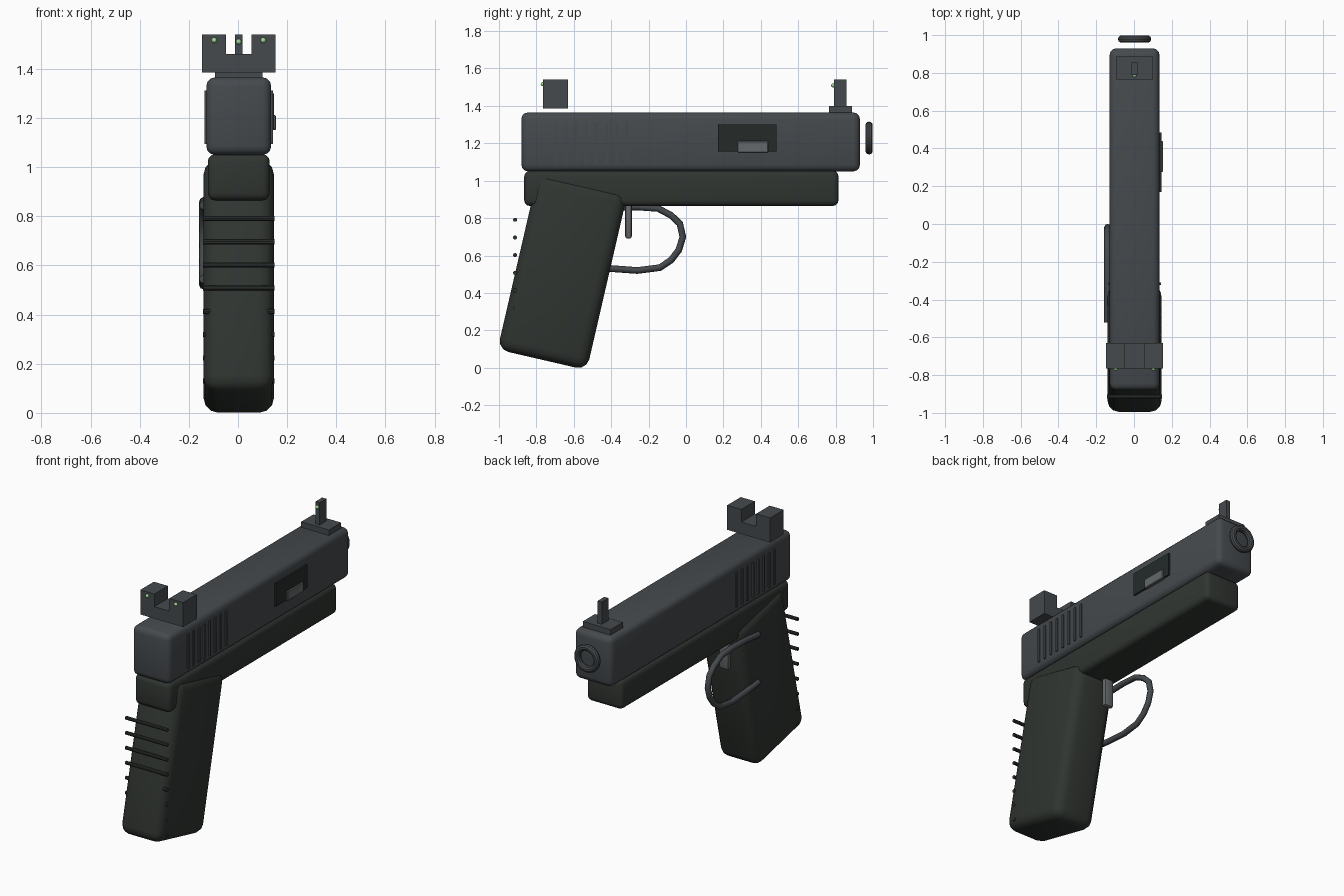
import bpy
from math import radians, pi

if "Cube" in bpy.data.objects:
    bpy.data.objects.remove(bpy.data.objects["Cube"])

CX = 0.003  # shared centre line


def material(name, rgb):
    m = bpy.data.materials.new(name)
    m.diffuse_color = (*rgb, 1)
    m.use_nodes = True
    m.node_tree.nodes["Principled BSDF"].inputs["Base Color"].default_value = m.diffuse_color
    return m


STEEL = material("slate_metal", (0.06, 0.068, 0.075))
POLYMER = material("dark_polymer", (0.03, 0.036, 0.031))
DARK = material("port_dark", (0.018, 0.024, 0.023))
LIGHT = material("bright_metal", (0.13, 0.14, 0.145))
GREEN = material("sight_green", (0.35, 0.7, 0.3))


def finish(name, mat, bevel=0, segments=3):
    ob = bpy.context.object
    ob.name = name
    ob.data.materials.append(mat)
    if bevel:
        b = ob.modifiers.new("Bevel", "BEVEL")
        b.width, b.segments = bevel, segments
        bpy.ops.object.modifier_apply(modifier="Bevel")
    bpy.ops.object.shade_smooth_by_angle(angle=radians(35))
    return ob


def box(name, mat, x, y, z, bevel=0, segments=3):
    """Box given by its (min, max) range on each axis."""
    r = (x, y, z)
    bpy.ops.mesh.primitive_cube_add(size=1, location=[sum(a) / 2 for a in r])
    bpy.context.object.scale = [a[1] - a[0] for a in r]
    bpy.ops.object.transform_apply(location=False, rotation=False)
    return finish(name, mat, bevel, segments)


def wide(w):
    return (CX - w / 2, CX + w / 2)


# Slide, frame and raked grip
box("slide", STEEL, wide(0.264), (-0.88, 0.93), (1.05, 1.365), 0.035)
box("frame", POLYMER, wide(0.252), (-0.865, 0.815), (0.865, 1.053), 0.03)
grip = box("grip", POLYMER, wide(0.286), (-0.905, -0.415), (0.03, 1.0), 0.06)
grip.rotation_euler.x = radians(-13)

# Muzzle ring in front of the slide
bpy.ops.mesh.primitive_torus_add(location=(CX, 0.979, 1.228), rotation=(pi / 2, 0, 0),
                                 major_radius=0.068, minor_radius=0.02,
                                 major_segments=24, minor_segments=10)
finish("muzzle_ring", STEEL)

# Ejection port and extractor block
box("ejection_port", DARK, (0.1, 0.146), (0.17, 0.485), (1.155, 1.3))
box("chamber_block", LIGHT, (0.1, 0.154), (0.275, 0.44), (1.15, 1.212), 0.004, 1)

# Slide serrations on both sides
for i in range(8):
    y = -0.696 + i * 0.0543
    for side, s in (("right", 1), ("left", -1)):
        x = CX + s * 0.133
        box(f"serration_{side}_{i}", STEEL, (x - 0.007, x + 0.007),
            (y - 0.007, y + 0.007), (1.093, 1.312))

# Rear sight: U-shaped profile extruded along y
outline = [(-0.15, 1.385), (0.15, 1.385), (0.15, 1.54), (0.052, 1.54),
           (0.052, 1.46), (-0.052, 1.46), (-0.052, 1.54), (-0.15, 1.54)]
n = len(outline)
verts = [(CX + x, y, z) for y in (-0.765, -0.63) for x, z in outline]
faces = [tuple(range(n)), tuple(range(2 * n - 1, n - 1, -1))]
faces += [(i, i + n, (i + 1) % n + n, (i + 1) % n) for i in range(n)]
mesh = bpy.data.meshes.new("rear_sight")
mesh.from_pydata(verts, [], faces)
mesh.materials.append(STEEL)
bpy.context.collection.objects.link(bpy.data.objects.new("rear_sight", mesh))

# Front sight
box("front_sight_base", STEEL, wide(0.194), (0.765, 0.887), (1.355, 1.4))
box("front_sight_post", STEEL, wide(0.03), (0.79, 0.857), (1.395, 1.54))

# Sight dots
for name, x, y, z in (("rear_dot_left", -0.1, -0.766, 1.516),
                      ("rear_dot_right", 0.1, -0.766, 1.516),
                      ("front_dot", 0, 0.787, 1.51)):
    bpy.ops.mesh.primitive_uv_sphere_add(segments=12, ring_count=8, radius=0.011,
                                         location=(CX + x, y, z))
    finish(name, GREEN)

# Horizontal ridges behind the grip
for i in range(8):
    bpy.ops.mesh.primitive_cylinder_add(vertices=10, radius=0.011, depth=0.292,
                                        location=(CX, -0.914, 0.791 - i * 0.0945),
                                        rotation=(0, pi / 2, 0))
    finish(f"grip_ridge_{i}", POLYMER)

# Trigger
box("trigger", LIGHT, (-0.09, -0.025), (-0.325, -0.29), (0.69, 0.88), 0.012, 2)

# Trigger guard: open tube loop on the left side
path = [(-0.52, 0.845), (-0.4, 0.857), (-0.27, 0.86), (-0.15, 0.852), (-0.08, 0.815),
        (-0.033, 0.77), (-0.017, 0.7), (-0.038, 0.63), (-0.08, 0.575), (-0.14, 0.535),
        (-0.26, 0.52), (-0.4, 0.53), (-0.52, 0.545)]
curve = bpy.data.curves.new("trigger_guard", "CURVE")
curve.dimensions = "3D"
curve.bevel_depth = 0.018
curve.bevel_resolution = 2
curve.use_fill_caps = True
spline = curve.splines.new("POLY")
spline.points.add(len(path) - 1)
for p, (y, z) in zip(spline.points, path):
    p.co = (-0.14, y, z, 1)
    spline.use_smooth = True
curve.materials.append(STEEL)
bpy.context.collection.objects.link(bpy.data.objects.new("trigger_guard", curve))
